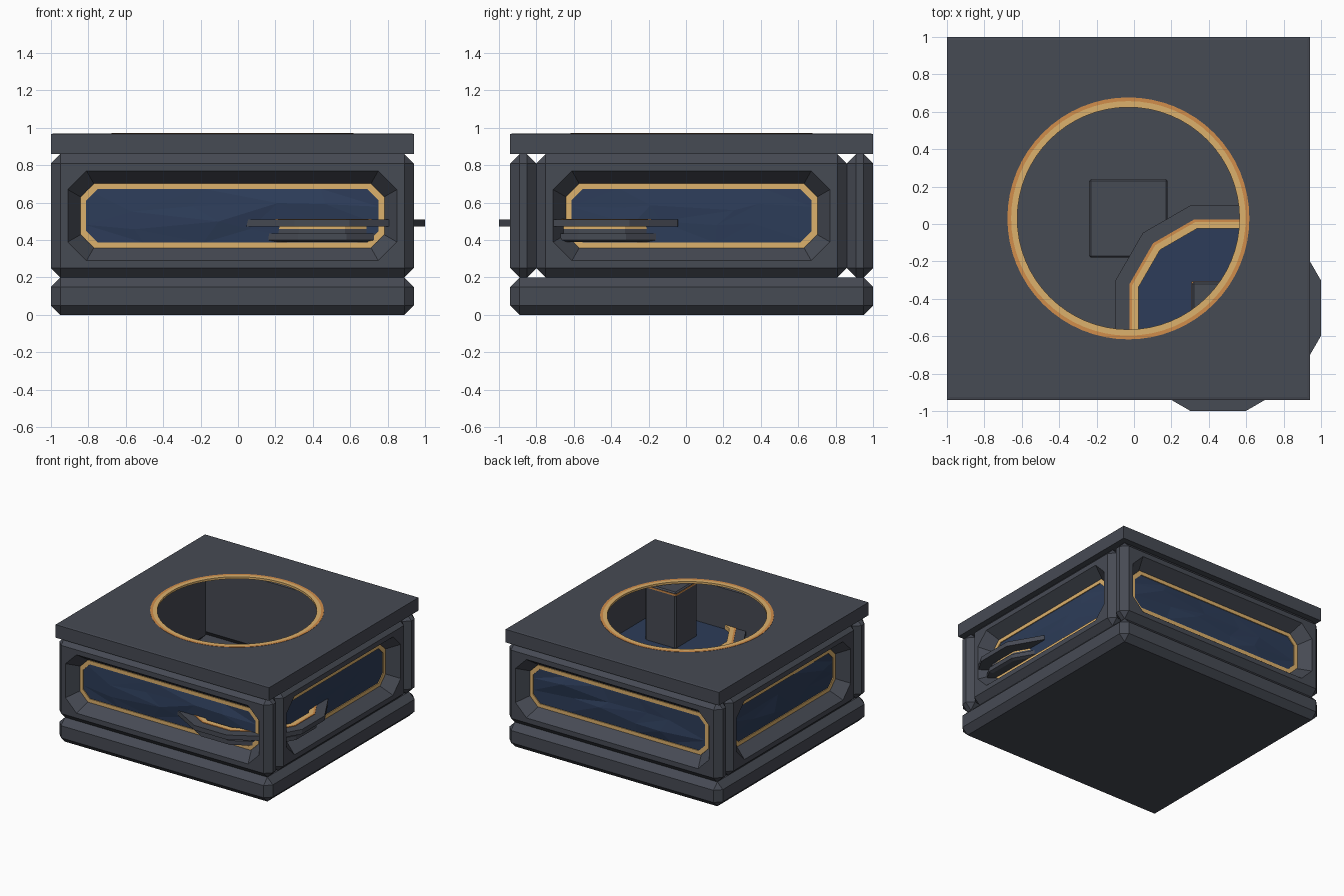
import bpy, bmesh, math, random
from mathutils import Vector, Matrix

if "Cube" in bpy.data.objects:
    bpy.data.objects.remove(bpy.data.objects["Cube"])

random.seed(4)
CX, CY, H = -0.03, 0.03, 0.97      # centre and half width of the body


def material(name, rgb):
    m = bpy.data.materials.new(name)
    m.diffuse_color = (*rgb, 1)
    m.use_nodes = True
    m.node_tree.nodes["Principled BSDF"].inputs["Base Color"].default_value = m.diffuse_color
    return m


GREY = material("dark grey", (0.062, 0.069, 0.088))
BLUE = material("deep blue glass", (0.026, 0.046, 0.1))
GOLD = material("pale gold", (0.72, 0.44, 0.15))
ORANGE = material("orange gold", (0.64, 0.27, 0.07))


def finish(name, bm, mat, matrix=None):
    bmesh.ops.remove_doubles(bm, verts=bm.verts, dist=1e-5)
    if matrix:
        bm.transform(matrix)
    bmesh.ops.recalc_face_normals(bm, faces=bm.faces)
    me = bpy.data.meshes.new(name)
    bm.to_mesh(me)
    bm.free()
    me.materials.append(mat)
    ob = bpy.data.objects.new(name, me)
    bpy.context.collection.objects.link(ob)
    return ob


def loft(name, rings, mat, cap=True, matrix=None):
    """Skin a list of rings; cap both ends or join last to first."""
    bm = bmesh.new()
    vs = [[bm.verts.new(p) for p in r] for r in rings]
    n = len(vs[0])
    pairs = list(zip(vs, vs[1:])) + ([] if cap else [(vs[-1], vs[0])])
    for a, b in pairs:
        for i in range(n):
            j = (i + 1) % n
            bm.faces.new((a[i], a[j], b[j], b[i]))
    if cap:
        bm.faces.new(vs[0])
        bm.faces.new(vs[-1])
    return finish(name, bm, mat, matrix)


def cut_rect(hu, hv, cut, d):
    """Rectangle with cut corners at height d."""
    a, b = hu - cut, hv - cut
    return [Vector((x, y, d)) for x, y in (
        (a, -hv), (hu, -b), (hu, b), (a, hv), (-a, hv), (-hu, b), (-hu, -b), (-a, -hv))]


def polygon(n, r, z, cx, cy, turn=0.0):
    return [Vector((cx + r * math.cos(turn + 2 * math.pi * i / n),
                    cy + r * math.sin(turn + 2 * math.pi * i / n), z)) for i in range(n)]


def block(name, cx, cy, hx, z0, z1, bev, mat):
    """Square block with all edges chamfered."""
    rings = [cut_rect(hx - bev, hx - bev, 0, z0), cut_rect(hx, hx, bev, z0 + bev),
             cut_rect(hx, hx, bev, z1 - bev), cut_rect(hx - bev, hx - bev, 0, z1)]
    return loft(name, rings, mat, matrix=Matrix.Translation((cx, cy, 0)))


# Base slab and low centre plinth
block("base", CX, CY, H, 0, 0.2, 0.05, GREY)
block("centre_plinth", CX, CY, 0.21, 0.19, 0.35, 0.01, GREY)

# Four wall panels with recessed, gold-trimmed windows
HV = 0.33
for k, side in enumerate(("front", "right", "back", "left")):
    hu = H if k % 2 == 0 else 0.83
    # local x along wall, y up, z outward
    mtx = (Matrix.Translation((CX, CY, 0.53)) @ Matrix.Rotation(k * math.pi / 2, 4, 'Z')
           @ Matrix.Translation((0, -H, 0)) @ Matrix.Rotation(math.pi / 2, 4, 'X'))

    def ring(inset, cut, d):
        return cut_rect(hu - inset, HV - inset, cut, d)

    loft(side + "_panel", [ring(.05, 0, -.14), ring(0, .05, -.09), ring(0, .05, -.05),
                           ring(.05, 0, 0), ring(.09, .10, 0), ring(.16, .07, -.1)],
         GREY, matrix=mtx)
    loft(side + "_window_trim", [ring(.158, .072, -.105), ring(.158, .072, -.09),
                                 ring(.188, .06, -.09), ring(.188, .06, -.105)],
         GOLD, cap=False, matrix=mtx)
    # crumpled faceted glass
    bm = bmesh.new()
    nu, nv = 5, 3
    gu, gv = hu - .185, HV - .185
    g = []
    for i in range(nu + 1):
        col = []
        for j in range(nv + 1):
            edge = i in (0, nu) or j in (0, nv)
            ju, jv = (0, 0) if edge else (random.uniform(-.1, .1), random.uniform(-.03, .03))
            d = -.097 if edge else random.uniform(-.099, -.07)
            col.append(bm.verts.new((gu * (2 * i / nu - 1) + ju, gv * (2 * j / nv - 1) + jv, d)))
        g.append(col)
    for i in range(nu):
        for j in range(nv):
            a, b, c, e = g[i][j], g[i + 1][j], g[i + 1][j + 1], g[i][j + 1]
            tris = ((a, b, c), (a, c, e)) if random.random() < .5 else ((a, b, e), (b, c, e))
            for t in tris:
                bm.faces.new(t)
    finish(side + "_glass", bm, BLUE, mtx)

# Hollow lid: thin top with a round opening and a skirt
N = 64


def square_ring(h, z):
    out = []
    for i in range(N):
        c, s = math.cos(2 * math.pi * i / N), math.sin(2 * math.pi * i / N)
        m = h / max(abs(c), abs(s))
        out.append(Vector((CX + c * m, CY + s * m, z)))
    return out


loft("lid", [polygon(N, .6, .958, CX, CY), square_ring(H - .1, .958), square_ring(H - .1, .86),
             square_ring(H, .86), square_ring(H, .967),
             square_ring(H - .015, .97), polygon(N, .6, .97, CX, CY)], GREY, cap=False)


def flat_ring(name, n, r_out, r_in, z0, z1, cx, cy, mat, turn=0.0):
    return loft(name, [polygon(n, r, z, cx, cy, turn) for r, z in
                       ((r_out, z0), (r_out, z1), (r_in, z1), (r_in, z0))], mat, cap=False)


flat_ring("lid_trim_outer", N, .647, .627, .965, .972, CX, CY, ORANGE)
flat_ring("lid_trim_inner", N, .627, .594, .955, .972, CX, CY, GOLD)

# Twelve-sided basin pushing through the front right corner
BX, BY, T = 0.45, -0.45, math.pi / 12
K = 1 / math.cos(T)                # flat distance to corner radius
flat_ring("basin_rim", 12, .55 * K, .43 * K, .472, .51, BX, BY, GREY, T)
flat_ring("basin_trim_outer", 12, .475 * K, .460 * K, .50, .514, BX, BY, ORANGE, T)
flat_ring("basin_trim_inner", 12, .460 * K, .425 * K, .46, .514, BX, BY, GOLD, T)
loft("basin_underside", [polygon(12, r * K, z, BX, BY, T) for r, z in
                         ((.46, .39), (.485, .40), (.485, .435), (.46, .435), (.46, .473))], GREY)
loft("basin_water", [polygon(12, .43 * K, z, BX, BY, T) for z in (.465, .478)], BLUE)

# Square pillar in the basin with a gold collar
block("pillar", BX, BY, .14, .45, .935, .01, GREY)
loft("pillar_collar", [cut_rect(h, h, 0, z) for h, z in
                       ((.143, .908), (.143, .922), (.13, .922), (.13, .908))], ORANGE,
     cap=False, matrix=Matrix.Translation((BX, BY, 0)))
